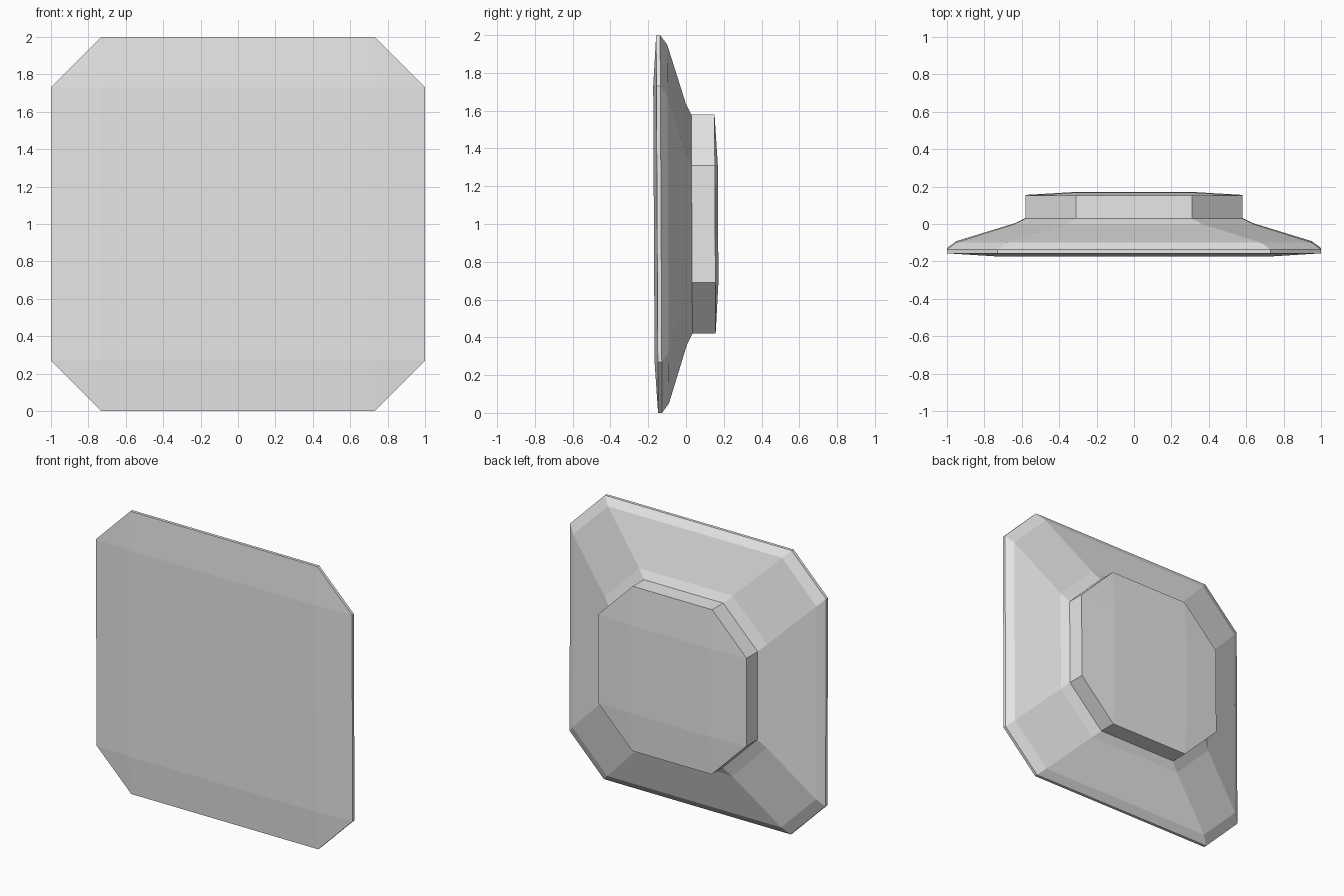
import bpy
import bmesh

cube = bpy.data.objects.get("Cube")
if cube:
    bpy.data.objects.remove(cube, do_unlink=True)

CORNER = 0.27   # chamfer size of every octagonal ring
LEAN = -0.005   # slight backward lean of the whole piece

grey = bpy.data.materials.new("light grey")
grey.use_nodes = True
grey.diffuse_color = (0.8, 0.8, 0.8, 1)
grey.node_tree.nodes["Principled BSDF"].inputs["Base Color"].default_value = (0.8, 0.8, 0.8, 1)


def point(bm, x, y, h):
    return bm.verts.new((x, y + LEAN * h, 1 + h))


def octagon(bm, half, y):
    """Chamfered square ring, two vertices per corner."""
    c = half - CORNER
    outline = [(half, -c), (half, c), (c, half), (-c, half),
               (-half, c), (-half, -c), (-c, -half), (c, -half)]
    return [point(bm, x, y, h) for x, h in outline]


def domed_cap(bm, ring, half, y):
    """Raised centre square with sloping sides and corner triangles."""
    c = half - CORNER
    inner = [point(bm, x, y, h) for x, h in ((c, -c), (c, c), (-c, c), (-c, -c))]
    bm.faces.new(inner)
    for i in range(4):
        j = (i + 1) % 4
        bm.faces.new((ring[2 * i], ring[2 * i + 1], inner[j], inner[i]))
        bm.faces.new((ring[2 * i + 1], ring[(2 * i + 2) % 8], inner[j]))


def lofted_part(name, profile, front_y=None, back_y=None):
    """Skin octagonal rings along a (half width, depth) profile."""
    bm = bmesh.new()
    rings = [octagon(bm, half, y) for half, y in profile]
    for a, b in zip(rings, rings[1:]):
        for i in range(8):
            j = (i + 1) % 8
            bm.faces.new((a[i], a[j], b[j], b[i]))
    if front_y is not None:
        domed_cap(bm, rings[0], profile[0][0], front_y)
    if back_y is not None:
        domed_cap(bm, rings[-1], profile[-1][0], back_y)
    bmesh.ops.recalc_face_normals(bm, faces=bm.faces)
    # Open parts need their outside checked against the depth axis
    cap = max(bm.faces, key=lambda f: f.calc_area())
    if cap.normal.y * cap.calc_center_median().y < 0:
        bmesh.ops.reverse_faces(bm, faces=bm.faces)
    mesh = bpy.data.meshes.new(name)
    bm.to_mesh(mesh)
    bm.free()
    mesh.materials.append(grey)
    obj = bpy.data.objects.new(name, mesh)
    bpy.context.collection.objects.link(obj)
    return obj


# Wide plate: domed front, thin rim, bevel and slope up to the boss
lofted_part("front_plate",
            [(1.0, -0.153), (1.0, -0.132), (0.95, -0.095),
             (0.635, 0.003), (0.58, 0.031)], front_y=-0.17)

# Raised boss on the back with a domed face
lofted_part("back_boss", [(0.58, 0.031), (0.58, 0.154)], back_y=0.17)
